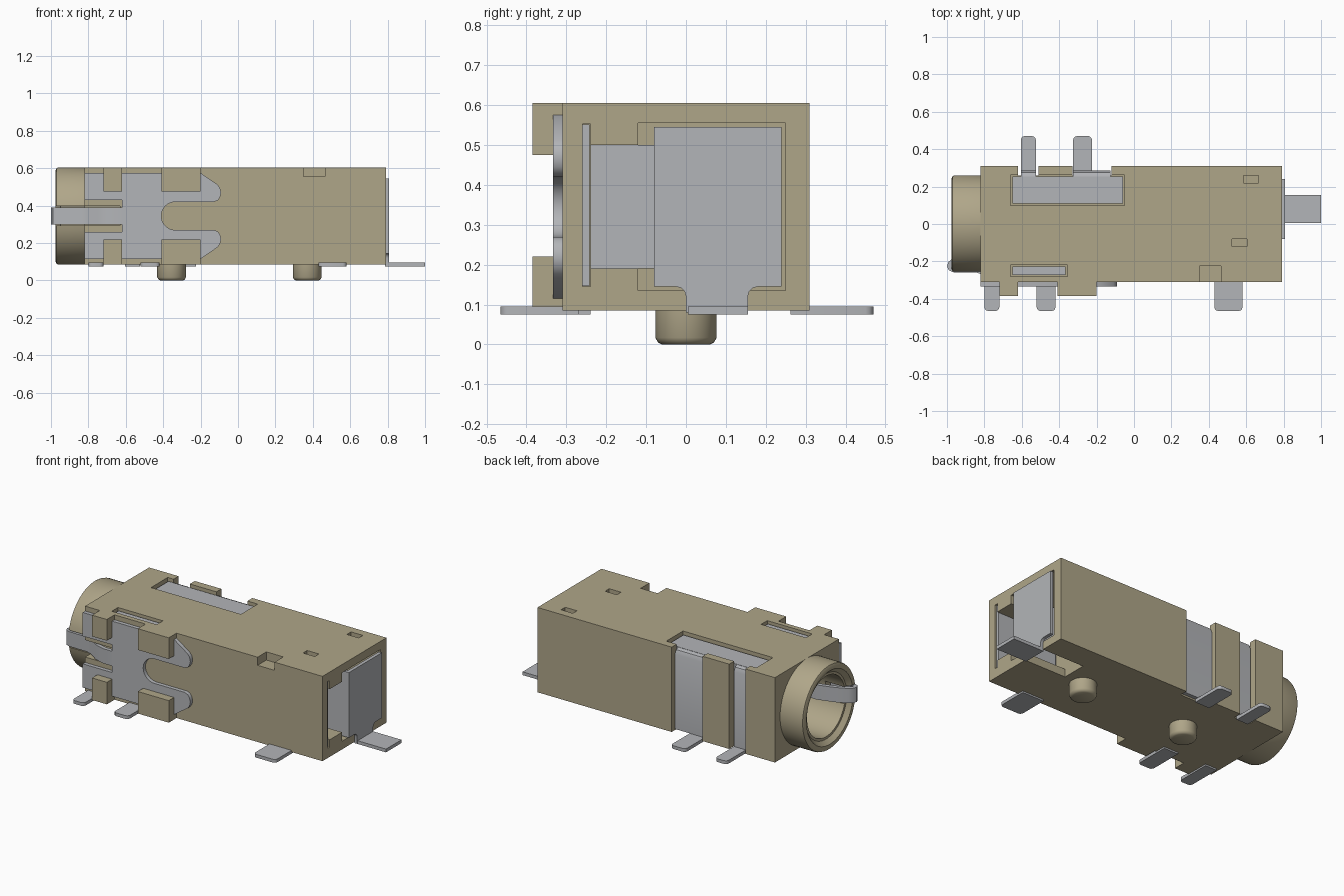
import bpy, bmesh, math
from mathutils import Vector

if "Cube" in bpy.data.objects:
    bpy.data.objects.remove(bpy.data.objects["Cube"])


def material(name, rgb):
    m = bpy.data.materials.new(name)
    m.diffuse_color = (*rgb, 1)
    m.use_nodes = True
    m.node_tree.nodes["Principled BSDF"].inputs["Base Color"].default_value = m.diffuse_color
    return m


TAN = material("tan plastic", (0.43, 0.38, 0.25))
METAL = material("grey metal", (0.45, 0.46, 0.48))
ZC = 0.345  # height of the socket axis


def finish(name, bm, mat):
    bmesh.ops.recalc_face_normals(bm, faces=bm.faces)
    me = bpy.data.meshes.new(name)
    bm.to_mesh(me)
    bm.free()
    me.materials.append(mat)
    ob = bpy.data.objects.new(name, me)
    bpy.context.collection.objects.link(ob)
    return ob


def smooth(ob):
    bpy.ops.object.select_all(action='DESELECT')
    bpy.context.view_layer.objects.active = ob
    ob.select_set(True)
    bpy.ops.object.shade_smooth_by_angle(angle=math.radians(35))
    return ob


def prism(name, pts, axis, a, b, mat):
    """Extrude a 2D outline along an axis: x takes (y,z), y takes (x,z), z takes (x,y)."""
    bm = bmesh.new()
    put = {'x': lambda p, t: (t, p[0], p[1]), 'y': lambda p, t: (p[0], t, p[1]),
           'z': lambda p, t: (p[0], p[1], t)}[axis]
    lo, hi = ([bm.verts.new(put(p, t)) for p in pts] for t in (a, b))
    bm.faces.new(lo)
    bm.faces.new(hi)
    for i in range(len(pts)):
        j = (i + 1) % len(pts)
        bm.faces.new((lo[i], lo[j], hi[j], hi[i]))
    return smooth(finish(name, bm, mat))


def box(name, x, y, z, mat=METAL):
    return prism(name, [(x[0], y[0]), (x[1], y[0]), (x[1], y[1]), (x[0], y[1])], 'z', *z, mat)


def ribbon(path, t=0.012):
    """Outline of a bent strip of half thickness t along a 2D path."""
    path = [Vector(p) for p in path]
    left, right = [], []
    for i, p in enumerate(path):
        d = (path[min(i + 1, len(path) - 1)] - path[max(i - 1, 0)]).normalized()
        n = Vector((-d.y, d.x)) * t
        left.append(p + n)
        right.append(p - n)
    return left + right[::-1]


def lathe(name, prof, mat, axis='x', centre=(0, 0, 0), closed=False, n=64):
    """Revolve (position, radius) points about an axis."""
    bm = bmesh.new()
    rings = []
    for t, r in prof:
        ring = []
        for k in range(n):
            c, s = r * math.cos(2 * math.pi * k / n), r * math.sin(2 * math.pi * k / n)
            v = (t, c, s) if axis == 'x' else (c, s, t)
            ring.append(bm.verts.new(Vector(v) + Vector(centre)))
        rings.append(ring)
    pairs = list(zip(rings, rings[1:])) + ([(rings[-1], rings[0])] if closed else [])
    for p, q in pairs:
        for k in range(n):
            j = (k + 1) % n
            bm.faces.new((p[k], p[j], q[j], q[k]))
    if not closed:
        bm.faces.new(rings[0])
        bm.faces.new(rings[-1])
    return smooth(finish(name, bm, mat))


def cut(ob, cutter):
    cutter.hide_render = True
    mod = ob.modifiers.new("cut", 'BOOLEAN')
    mod.operation, mod.solver, mod.object = 'DIFFERENCE', 'EXACT', cutter
    bpy.context.view_layer.objects.active = ob
    bpy.ops.object.modifier_apply(modifier=mod.name)
    bpy.data.objects.remove(cutter)


# Housing block with its openings
body = box("housing", (-0.82, 0.79), (-0.31, 0.31), (0.085, 0.605), TAN)
for x, y, z in [
    ((-0.66, -0.05), (0.10, 0.262), (0.54, 0.7)),      # wide top window
    ((-0.66, -0.355), (-0.28, -0.22), (0.55, 0.7)),    # narrow top window
    ((0.585, 0.665), (0.22, 0.26), (0.565, 0.7)),      # small top holes
    ((0.525, 0.605), (-0.12, -0.08), (0.565, 0.7)),
    ((0.35, 0.465), (-0.4, -0.225), (0.555, 0.7)),     # front edge notch
    ((-0.62, -0.51), (0.26, 0.4), (0, 0.7)),           # back leg channels
    ((-0.33, -0.12), (0.26, 0.4), (0, 0.7)),
    ((-0.9, -0.63), (-0.4, -0.23), (0.293, 0.397)),    # spring slot
]:
    cut(body, box("cutter", x, y, z, TAN))
# Stepped opening in the end wall, then the plug bore
end = [(-0.26, 0.145), (-0.24, 0.145), (-0.24, 0.19), (-0.12, 0.19), (-0.12, 0.135), (0, 0.135),
       (0, 0.05), (0.155, 0.05), (0.155, 0.135), (0.25, 0.135), (0.25, 0.555), (-0.12, 0.555),
       (-0.12, 0.50), (-0.24, 0.50), (-0.24, 0.553), (-0.26, 0.553)]
cut(body, prism("cutter", end, 'x', 0.5, 0.9, TAN))
cut(body, lathe("cutter", [(-0.9, 0.185), (0.42, 0.185)], TAN, centre=(0, 0, ZC)))
smooth(body)

# Socket barrel, slotted for the spring
barrel = lathe("socket_barrel", [(-0.815, 0.26), (-0.96, 0.26), (-0.97, 0.256), (-0.975, 0.245),
                                 (-0.975, 0.225), (-0.95, 0.2), (-0.95, 0.185), (-0.815, 0.185)],
               TAN, centre=(0, 0, ZC), closed=True)
cut(barrel, box("cutter", (-1.1, -0.7), (-0.4, -0.15), (0.293, 0.397), TAN))
smooth(barrel)

# Locating pegs underneath
for i, x in enumerate((-0.355, 0.37)):
    lathe(f"locating_peg_{i}", [(0, 0.06), (0.005, 0.07), (0.017, 0.077), (0.1, 0.077)],
          TAN, 'z', (x, 0, 0))

# Blocks that clamp the front plate
for i, (x0, x1) in enumerate([(-0.72, -0.62), (-0.41, -0.20)]):
    for j, z in enumerate([(0.475, 0.605), (0.085, 0.22)]):
        box(f"clamp_block_{i}_{j}", (x0, x1), (-0.385, -0.305), z, TAN)

# Front plate: upper half outline, mirrored about the socket axis
half = [(-0.62, 0.39), (-0.62, 0.43), (-0.82, 0.43), (-0.82, 0.575), (-0.20, 0.575),
        (-0.11, 0.513), (-0.096, 0.495), (-0.09, 0.47), (-0.096, 0.445), (-0.108, 0.428),
        (-0.13, 0.42)]
half += [(-0.335 - 0.075 * math.sin(a), ZC + 0.075 * math.cos(a))
         for a in [k * math.pi / 16 for k in range(9)]]
lower = [(x, 2 * ZC - z) for x, z in half[-2::-1]]
prism("front_plate", half + lower, 'y', -0.333, -0.309, METAL)

# Spring strip running from the plate round the barrel rim into the bore
spring = [(-0.61, -0.321), (-0.68, -0.321), (-0.74, -0.303), (-0.80, -0.262), (-0.84, -0.248),
          (-0.965, -0.246), (-0.982, -0.239), (-0.988, -0.225), (-0.982, -0.21), (-0.965, -0.195),
          (-0.90, -0.165), (-0.80, -0.135), (-0.70, -0.14), (-0.62, -0.17)]
prism("contact_spring", ribbon(spring), 'z', 0.30, 0.39, METAL)

# Plates lying in the top windows
box("top_contact", (-0.65, -0.06), (0.11, 0.255), (0.53, 0.587))
box("top_strip", (-0.65, -0.365), (-0.272, -0.228), (0.54, 0.59))

# Legs bent over the back edge and down the channels
bend = [(0.22, 0.575), (0.25, 0.575), (0.266, 0.569), (0.273, 0.553)]
for i, x in enumerate([(-0.605, -0.525), (-0.325, -0.125)]):
    prism(f"back_leg_{i}", ribbon(bend + [(0.273, 0.095)]), 'x', *x, METAL)


def pin(name, x, y0, y1):
    """Flat solder foot with rounded tip corners."""
    s, r = (1 if y1 > y0 else -1), 0.02
    pts = [(x[0], y0)]
    for cx, a0 in ((x[0] + r, 180), (x[1] - r, 90)):
        for k in range(4):
            a = math.radians(a0 - 30 * k)
            pts.append((cx + r * math.cos(a), y1 - s * r + s * r * math.sin(a)))
    prism(name, pts + [(x[1], y0)], 'z', 0.075, 0.095, METAL)


pin("back_foot_0", (-0.605, -0.525), 0.262, 0.47)
pin("back_foot_1", (-0.325, -0.225), 0.262, 0.47)
pin("front_foot_0", (-0.80, -0.72), -0.24, -0.465)
pin("front_foot_1", (-0.52, -0.42), -0.24, -0.465)
pin("front_foot_2", (0.43, 0.58), -0.27, -0.465)

# End contact: bent plate with a filleted tail and foot
fillet = [(0.025 - 0.025 * math.cos(a), 0.025 * math.sin(a)) for a in (0, 0.52, 1.05, 1.57)]
tail = [(0, 0.08)] + [(-u, 0.12 + v) for u, v in fillet]
tail += [(-0.08, 0.145), (-0.08, 0.545), (0.24, 0.545), (0.24, 0.145)]
tail += [(0.155 + u, 0.12 + v) for u, v in fillet[::-1]] + [(0.155, 0.08)]
prism("end_contact", tail, 'x', 0.787, 0.808, METAL)
box("end_foot", (0.787, 1.0), (0.005, 0.155), (0.075, 0.095))
box("end_contact_side", (0.52, 0.79), (-0.08, -0.06), (0.145, 0.545))

# Inner contacts seen through the end opening
box("inner_side_contact", (0.495, 0.78), (-0.259, -0.242), (0.147, 0.551))
box("inner_back_contact", (0.495, 0.515), (-0.24, -0.08), (0.19, 0.50))
